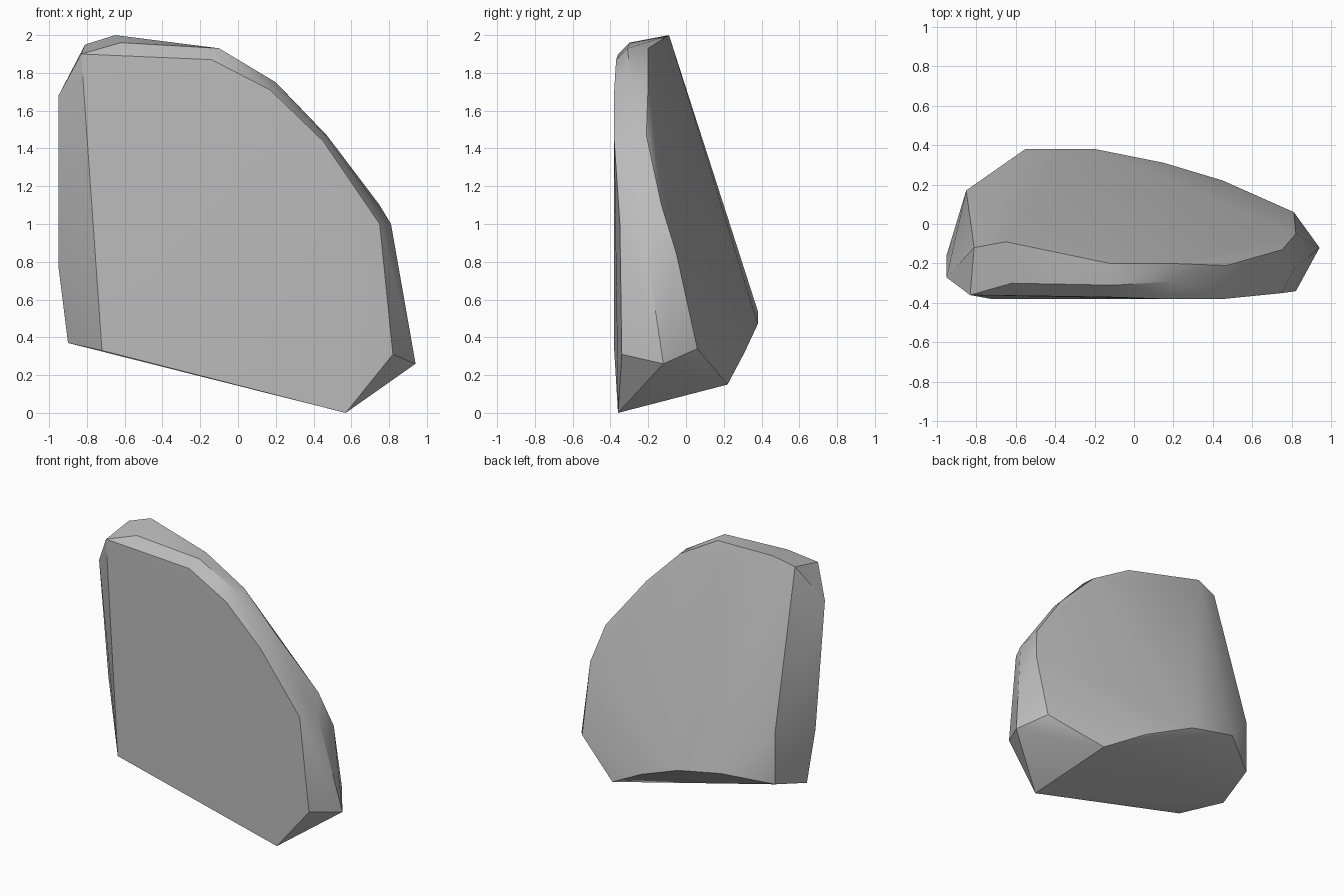
import bpy
import bmesh
import math
from mathutils import Vector

# Remove the default object
default_cube = bpy.data.objects.get("Cube")
if default_cube is not None:
    bpy.data.objects.remove(default_cube, do_unlink=True)


def make_material(name, grey):
    """Create one flat, matt stone colour."""
    material = bpy.data.materials.new(name)
    material.use_nodes = True
    colour = (grey, grey, grey, 1)
    material.diffuse_color = colour
    shader = material.node_tree.nodes["Principled BSDF"]
    shader.inputs["Base Color"].default_value = colour
    shader.inputs["Roughness"].default_value = 1
    return material


def make_hull(name, outlines, material):
    """Wrap a faceted solid around the corner outlines (in hundredths)."""
    bm = bmesh.new()
    for outline in outlines:
        for corner in outline:
            bm.verts.new(Vector(corner) / 100)
    hull = bmesh.ops.convex_hull(bm, input=bm.verts[:])
    # Drop corners swallowed by the hull
    loose = [vert for vert in bm.verts if not vert.link_faces]
    bmesh.ops.delete(bm, geom=loose, context="VERTS")
    # Merge nearly flat neighbours into broad facets
    bmesh.ops.dissolve_limit(
        bm,
        angle_limit=math.radians(1),
        verts=bm.verts[:],
        edges=bm.edges[:],
    )
    bmesh.ops.recalc_face_normals(bm, faces=bm.faces[:])
    mesh = bpy.data.meshes.new(name)
    bm.to_mesh(mesh)
    bm.free()
    mesh.materials.append(material)
    solid = bpy.data.objects.new(name, mesh)
    bpy.context.collection.objects.link(solid)
    return solid


# Broad flat front facet
front_face = [
    (-83, -36, 190), (-14, -37, 187), (17, -38, 171), (45, -38, 144),
    (75, -35, 100), (82, -34, 31), (57, -36, 0), (-72, -38, 33),
]

# Chipped bevel following the curved upper edge
edge_bevel = [
    (-62, -30, 196), (-10, -31, 193), (20, -29, 175), (46, -30, 147),
    (81, -23, 100), (94, -12, 26),
]

# Crest where the bevel meets the sloping back
back_crest = [
    (-81, -12, 195), (-65, -9, 200), (-12, -20, 193), (19, -20, 175),
    (47, -21, 147), (75, -13, 110), (82, -5, 84), (81, 6, 34),
]

# Lower rim of the sloping back
back_rim = [
    (45, 22, 15), (15, 31, 32), (-20, 38, 47), (-55, 38, 54),
    (-85, 17, 46), (-85, 17, 85),
]

# Narrow flat side
narrow_side = [(-95, -27, 168), (-95, -16, 77), (-90, -13, 37)]

stone = make_material("stone grey", 0.5)
rock = make_hull(
    "rock_slab",
    [front_face, edge_bevel, back_crest, back_rim, narrow_side],
    stone,
)

# Smooth shading with crisp chipped edges
bpy.ops.object.select_all(action="DESELECT")
rock.select_set(True)
bpy.context.view_layer.objects.active = rock
bpy.ops.object.shade_smooth_by_angle(angle=math.radians(30))
